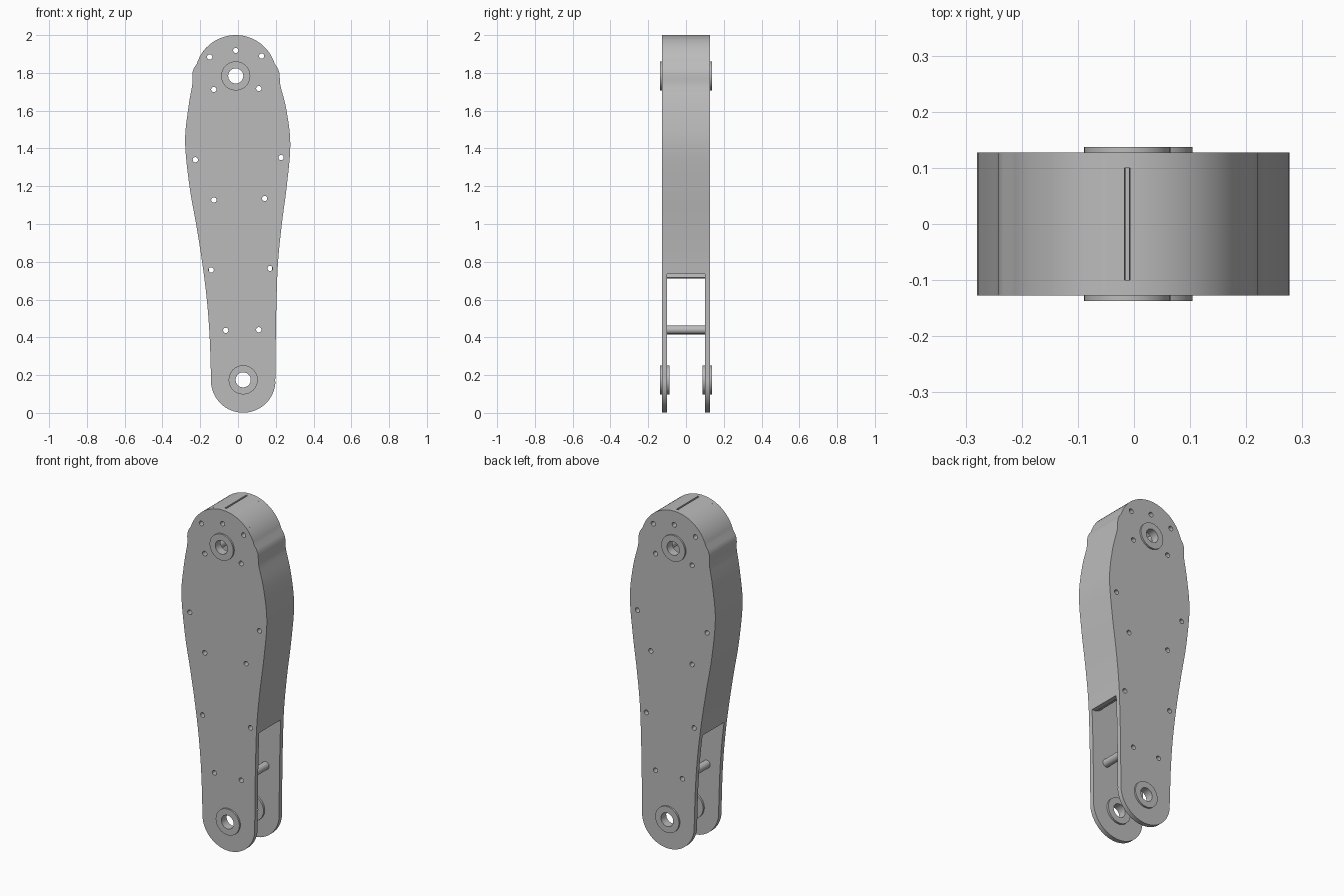
import bpy, bmesh, math
from mathutils import Vector, Matrix

if "Cube" in bpy.data.objects:
    bpy.data.objects.remove(bpy.data.objects["Cube"])

grey = bpy.data.materials.new("plain_grey")
grey.use_nodes = True
COLOUR = (0.5, 0.5, 0.5, 1)
grey.diffuse_color = COLOUR
grey.node_tree.nodes["Principled BSDF"].inputs["Base Color"].default_value = COLOUR

TOP, TOP_R = Vector((-0.012, 1.784)), 0.216
LOW, LOW_R = Vector((0.0275, 0.172)), 0.171
PLATE_IN, PLATE_OUT = 0.1, 0.127
HOLE_R = 0.014


def arc(centre, r, start, end, n):
    steps = [math.radians(start + (end - start) * i / n) for i in range(n + 1)]
    return [centre + r * Vector((math.cos(a), math.sin(a))) for a in steps]


def circle(centre, r, n=32):
    return arc(centre, r, 0, 360, n)[:-1]


def smooth(points, n=6):
    """Catmull-Rom curve through the points, without the first and last."""
    out = []
    for a, b, c, d in zip(points, points[1:], points[2:], points[3:]):
        for i in range(n):
            t = i / n
            out.append(0.5 * (2 * b + (c - a) * t + (2 * a - 5 * b + 4 * c - d) * t * t
                              + (3 * b - a - 3 * c + d) * t ** 3))
    return out + [points[-2]]


def slab(name, loops, y0, y1):
    """Extrude filled xz outlines (later loops are holes) from y0 to y1."""
    cu = bpy.data.curves.new(name, "CURVE")
    cu.dimensions, cu.fill_mode = "2D", "BOTH"
    cu.extrude = (y1 - y0) / 2
    for loop in loops:
        sp = cu.splines.new("POLY")
        sp.points.add(len(loop) - 1)
        for p, v in zip(sp.points, loop):
            p.co = (v.x, v.y, 0, 1)
        sp.use_cyclic_u = True
    tmp = bpy.data.objects.new(name + "_curve", cu)
    bpy.context.scene.collection.objects.link(tmp)
    bpy.context.view_layer.update()
    mesh = bpy.data.meshes.new_from_object(tmp.evaluated_get(bpy.context.evaluated_depsgraph_get()))
    bpy.data.objects.remove(tmp)
    mesh.transform(Matrix.Translation((0, (y0 + y1) / 2, 0)) @ Matrix.Rotation(math.pi / 2, 4, "X"))
    bm = bmesh.new()
    bm.from_mesh(mesh)
    bmesh.ops.remove_doubles(bm, verts=bm.verts, dist=1e-5)
    bmesh.ops.recalc_face_normals(bm, faces=bm.faces)
    bm.to_mesh(mesh)
    bm.free()
    mesh.materials.clear()
    mesh.materials.append(grey)
    ob = bpy.data.objects.new(name, mesh)
    bpy.context.scene.collection.objects.link(ob)
    bpy.ops.object.select_all(action="DESELECT")
    ob.select_set(True)
    bpy.context.view_layer.objects.active = ob
    bpy.ops.object.shade_smooth_by_angle(angle=math.radians(30))
    return ob


# Outline: swelling sides joining the two round ends
right_side = [(0.197, 0.172), (0.2, 0.4), (0.204, 0.6), (0.212, 0.8), (0.232, 1.0), (0.258, 1.2),
              (0.277, 1.42), (0.257, 1.6), (0.225, 1.73)]
left_side = [(-0.142, 0.172), (-0.15, 0.4), (-0.165, 0.6), (-0.19, 0.8), (-0.222, 1.0), (-0.257, 1.2),
             (-0.28, 1.43), (-0.265, 1.6), (-0.243, 1.73)]


def side_path(points, top_end, low_end):
    pts = [Vector(p) for p in points]
    return smooth([low_end] + pts + [top_end, TOP + Vector((0, TOP_R))])


top_right = TOP + TOP_R * Vector((math.cos(0.3), math.sin(0.3)))
top_left = TOP + TOP_R * Vector((-math.cos(0.3), math.sin(0.3)))
right = side_path(right_side, top_right, Vector((0.19, 0.1)))
left = side_path(left_side, top_left, Vector((-0.135, 0.1)))
deg = math.degrees(0.3)
crown = arc(TOP, TOP_R, deg, 180 - deg, 28)
foot = arc(LOW, LOW_R, 180, 360, 32)
outline = right + crown[1:-1] + left[::-1] + foot[1:-1]

# Fastener holes and pivots
fasteners = [Vector(p) for p in (
    (-0.15, 1.884), (-0.012, 1.919), (0.125, 1.889), (-0.128, 1.712), (0.11, 1.717),
    (-0.226, 1.34), (0.228, 1.352), (-0.128, 1.127), (0.141, 1.135),
    (-0.142, 0.757), (0.17, 0.765), (-0.065, 0.437), (0.11, 0.44))]
pivots = {"upper": TOP, "lower": Vector((0.0275, 0.175))}
holes = [circle(p, HOLE_R, 16) for p in fasteners] + [circle(p, 0.041) for p in pivots.values()]

for side, s in (("front", -1), ("back", 1)):
    y0, y1 = sorted((s * PLATE_IN, s * PLATE_OUT))
    slab(side + "_plate", [outline] + holes, y0, y1)
    # Flanged bushings stand proud of both plate faces
    for level, p in pivots.items():
        f0, f1 = sorted((s * 0.088, s * 0.137))
        slab(f"{side}_{level}_bushing", [circle(p, 0.077, 48), circle(p, 0.04)], f0, f1)

# Tubular spacers between the plates
for i, p in enumerate(fasteners):
    slab(f"spacer_{i + 1}", [circle(p, 0.023, 24), circle(p, HOLE_R, 16)], -PLATE_IN, PLATE_IN)


def wall(name, path, z_end, sign):
    """Thin wall following the outline from z_end up to the slot in the crown."""
    k = next(i for i, p in enumerate(path) if p.y > z_end)
    a, b = path[k - 1], path[k]
    pts = [a.lerp(b, (z_end - a.y) / (b.y - a.y))] + path[k:]
    inner = []
    for i, p in enumerate(pts):
        t = (pts[min(i + 1, len(pts) - 1)] - pts[max(i - 1, 0)]).normalized()
        inner.append(p + sign * 0.03 * Vector((-t.y, t.x)))
    slab(name, [pts + inner[::-1]], -PLATE_IN, PLATE_IN)


# Two edge walls, parted by a narrow slot at the top
gap = math.degrees(0.005 / TOP_R)
wall("left_wall", right + arc(TOP, TOP_R, deg, 90 - gap, 14)[1:], 0.735, 1)
wall("right_wall", left + arc(TOP, TOP_R, 180 - deg, 90 + gap, 14)[1:], 0.712, -1)
